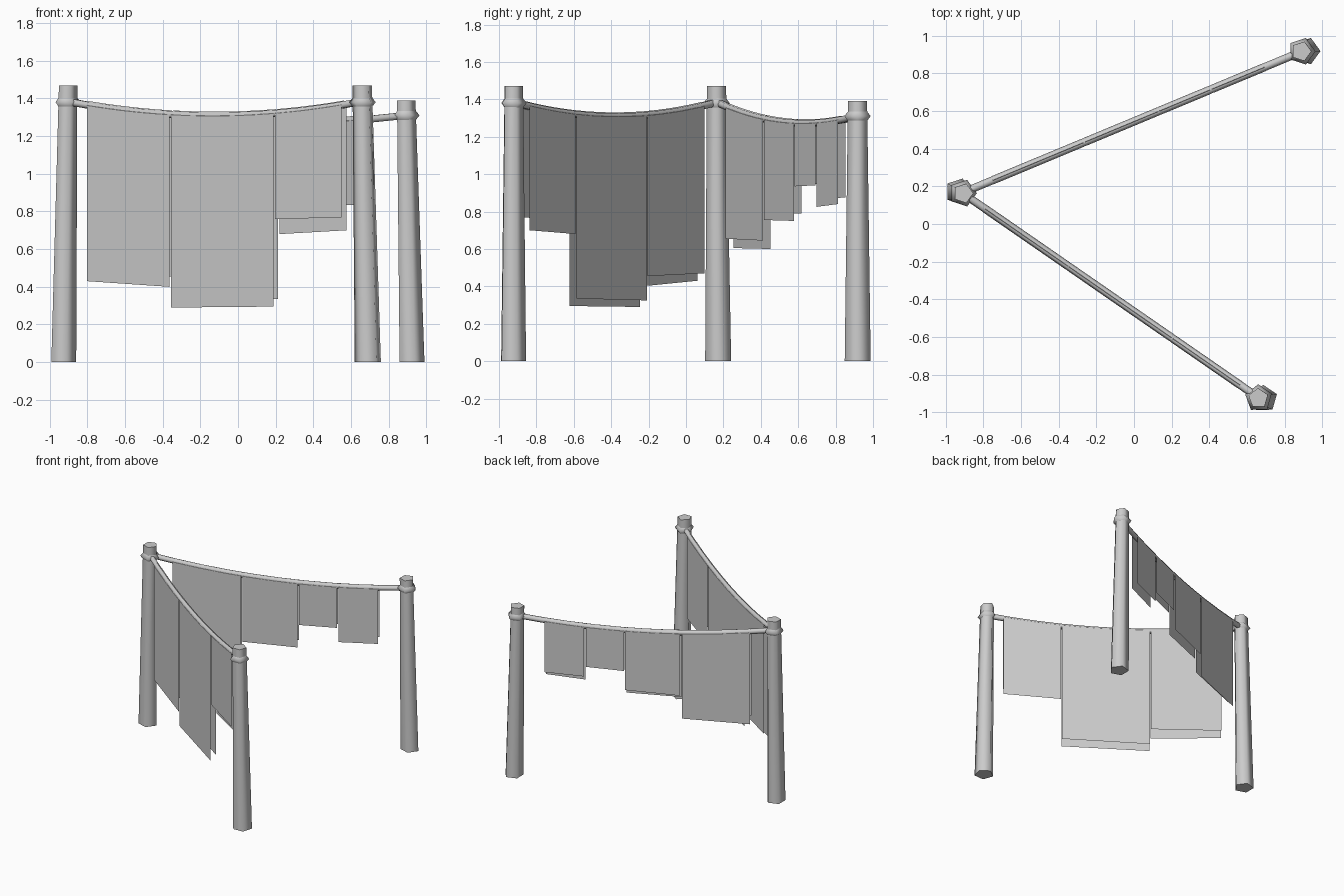
import bpy, bmesh, math
from mathutils import Vector

if "Cube" in bpy.data.objects:
    bpy.data.objects.remove(bpy.data.objects["Cube"])

mat = bpy.data.materials.new("plain grey")
mat.diffuse_color = (0.6, 0.6, 0.6, 1)
mat.use_nodes = True
mat.node_tree.nodes["Principled BSDF"].inputs["Base Color"].default_value = mat.diffuse_color


def add_mesh(name, verts, faces, smooth=True):
    me = bpy.data.meshes.new(name)
    me.from_pydata([tuple(v) for v in verts], [], faces)
    bm = bmesh.new()
    bm.from_mesh(me)
    bmesh.ops.recalc_face_normals(bm, faces=bm.faces)
    bm.to_mesh(me)
    bm.free()
    ob = bpy.data.objects.new(name, me)
    bpy.context.collection.objects.link(ob)
    me.materials.append(mat)
    if smooth:
        bpy.ops.object.select_all(action='DESELECT')
        ob.select_set(True)
        bpy.context.view_layer.objects.active = ob
        bpy.ops.object.shade_smooth_by_angle(angle=math.radians(75))
    return ob


def loft(rings, close=False):
    """Bridge equal rings into a tube, capped or closed on itself."""
    n, m = len(rings[0]), len(rings)
    verts = [v for r in rings for v in r]
    faces = []
    for i in range(m if close else m - 1):
        j = (i + 1) % m
        for k in range(n):
            l = (k + 1) % n
            faces.append((i * n + k, i * n + l, j * n + l, j * n + k))
    if not close:
        faces += [tuple(range(n)), tuple(range((m - 1) * n, m * n))]
    return verts, faces


def ring(c, r, rot, n=5):
    return [Vector((c[0] + r * math.cos(rot + k * math.tau / n),
                    c[1] + r * math.sin(rot + k * math.tau / n), c[2])) for k in range(n)]


# Leaning, tapered five-sided posts with a knot of rope near the top
def post(name, base, top, rot, knot_z):
    base, top = Vector(base), Vector(top)
    add_mesh(name + "_post", *loft([ring(base, 0.073, rot), ring(top, 0.054, rot)]))
    c = base.lerp(top, knot_z / top.z)
    prof = [(0.048, -0.032), (0.074, 0), (0.048, 0.032), (0.035, 0)]
    add_mesh(name + "_knot", *loft([ring(c + Vector((0, 0, z)), r, rot) for r, z in prof], True))


post("left", (-0.932, 0.172, 0), (-0.907, 0.163, 1.47), 0, 1.38)
post("front_right", (0.69, -0.928, 0), (0.66, -0.925, 1.47), 0.35, 1.38)
post("back_right", (0.917, 0.918, 0), (0.888, 0.917, 1.39), 0, 1.31)


# Sagging rope between two posts with cloths folded over it.
# Each cloth: start, end, front hem (start, end), back hem (start, end)
def line(name, a, b, sag, cloths):
    a, b = Vector(a), Vector(b)
    d = (b - a).to_2d().normalized()
    n = Vector((d.y, -d.x, 0))
    up = Vector((0, 0, 1))

    def at(s):
        return a.lerp(b, s) - up * sag * 4 * s * (1 - s)

    rings = []
    for i in range(11):
        p = at(i / 10)
        rings.append([p + 0.021 * (n * math.cos(k * math.tau / 6) + up * math.sin(k * math.tau / 6))
                      for k in range(6)])
    add_mesh(name + "_rope", *loft(rings))
    for q, (s0, s1, front, back) in enumerate(cloths):
        verts, faces, cols = [], [], 5
        for i in range(cols + 1):
            t = i / cols
            p = at(s0 + (s1 - s0) * t)
            f, g = p + n * 0.022, p - n * 0.022
            zf = front[0] + (front[1] - front[0]) * t
            zg = back[0] + (back[1] - back[0]) * t
            verts += [(f.x, f.y, zf), f, p + up * 0.023, g, (g.x, g.y, zg)]
        for i in range(cols):
            for k in range(4):
                o = i * 5 + k
                faces.append((o, o + 1, o + 6, o + 5))
        add_mesh(f"{name}_cloth_{q + 1}", verts, faces, False)


A, B, C = (-0.912, 0.165, 1.385), (0.665, -0.925, 1.385), (0.895, 0.917, 1.31)
line("front", A, B, 0.078, [
    (0.078, 0.356, (0.43, 0.40), (0.47, 0.455)),
    (0.360, 0.705, (0.29, 0.295), (0.325, 0.335)),
    (0.710, 0.935, (0.76, 0.768), (0.68, 0.70))])
line("back", A, C, 0.072, [
    (0.090, 0.355, (0.655, 0.645), (0.605, 0.60)),
    (0.362, 0.575, (0.755, 0.75), (0.785, 0.79)),
    (0.580, 0.727, (0.935, 0.94), (0.945, 0.95)),
    (0.734, 0.887, (0.825, 0.84), (0.87, 0.875))])
